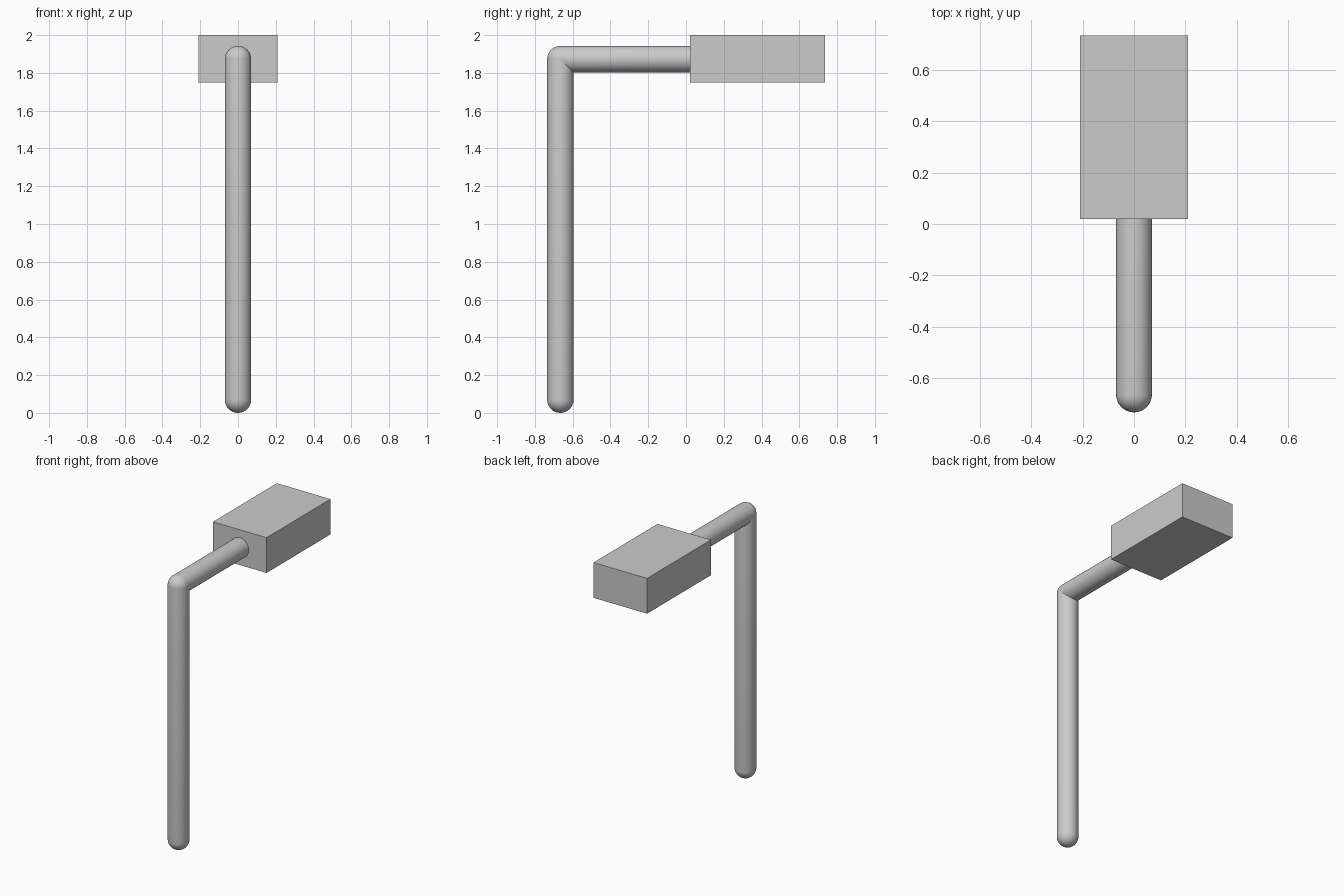
import bpy, bmesh
from mathutils import Matrix, Vector

cube = bpy.data.objects.get("Cube")
if cube:
    bpy.data.objects.remove(cube, do_unlink=True)

GREY = (0.6, 0.6, 0.6, 1)
mat = bpy.data.materials.new("light grey")
mat.use_nodes = True
mat.diffuse_color = GREY
mat.node_tree.nodes["Principled BSDF"].inputs["Base Color"].default_value = GREY

RADIUS = 0.07


def add_object(name, bm):
    mesh = bpy.data.meshes.new(name)
    bm.to_mesh(mesh)
    bm.free()
    mesh.materials.append(mat)
    obj = bpy.data.objects.new(name, mesh)
    bpy.context.collection.objects.link(obj)
    return obj


def capsule(name, start, end):
    """Round-ended rod: a sphere whose upper half is stretched along the rod."""
    start, end = Vector(start), Vector(end)
    axis = end - start
    bm = bmesh.new()
    bmesh.ops.create_uvsphere(bm, u_segments=32, v_segments=16, radius=RADIUS)
    # split at the equator so that the rod wall stays straight
    for v in bm.verts:
        if v.co.z > 0.001:
            v.co.z += axis.length
    low = [e for e in bm.edges if all(abs(v.co.z) < 0.001 for v in e.verts)]
    ring = bmesh.ops.extrude_edge_only(bm, edges=low)["geom"]
    new_verts = [g for g in ring if isinstance(g, bmesh.types.BMVert)]
    bmesh.ops.delete(bm, geom=[f for f in bm.faces
                               if max(v.co.z for v in f.verts) > RADIUS * 1.1
                               and min(v.co.z for v in f.verts) < 0.001],
                     context='FACES')
    for v in new_verts:
        v.co.z = axis.length
    # close the gap between the wall and the upper cap
    cap = [e for e in bm.edges if e.is_boundary]
    bmesh.ops.bridge_loops(bm, edges=cap)
    bmesh.ops.recalc_face_normals(bm, faces=bm.faces)
    for f in bm.faces:
        f.smooth = True
    turn = Vector((0, 0, 1)).rotation_difference(axis).to_matrix().to_4x4()
    bmesh.ops.transform(bm, matrix=Matrix.Translation(start) @ turn, verts=bm.verts)
    return add_object(name, bm)


# Upright post and horizontal arm meeting at a rounded corner
capsule("post", (0, -0.665, RADIUS), (0, -0.665, 1.873))
capsule("arm", (0, -0.665, 1.873), (0, 0.2, 1.873))

# Rectangular head on the end of the arm
bm = bmesh.new()
bmesh.ops.create_cube(bm, size=1)
bmesh.ops.scale(bm, vec=(0.42, 0.715, 0.25), verts=bm.verts)
bmesh.ops.translate(bm, vec=(0, 0.3775, 1.875), verts=bm.verts)
add_object("head", bm)
